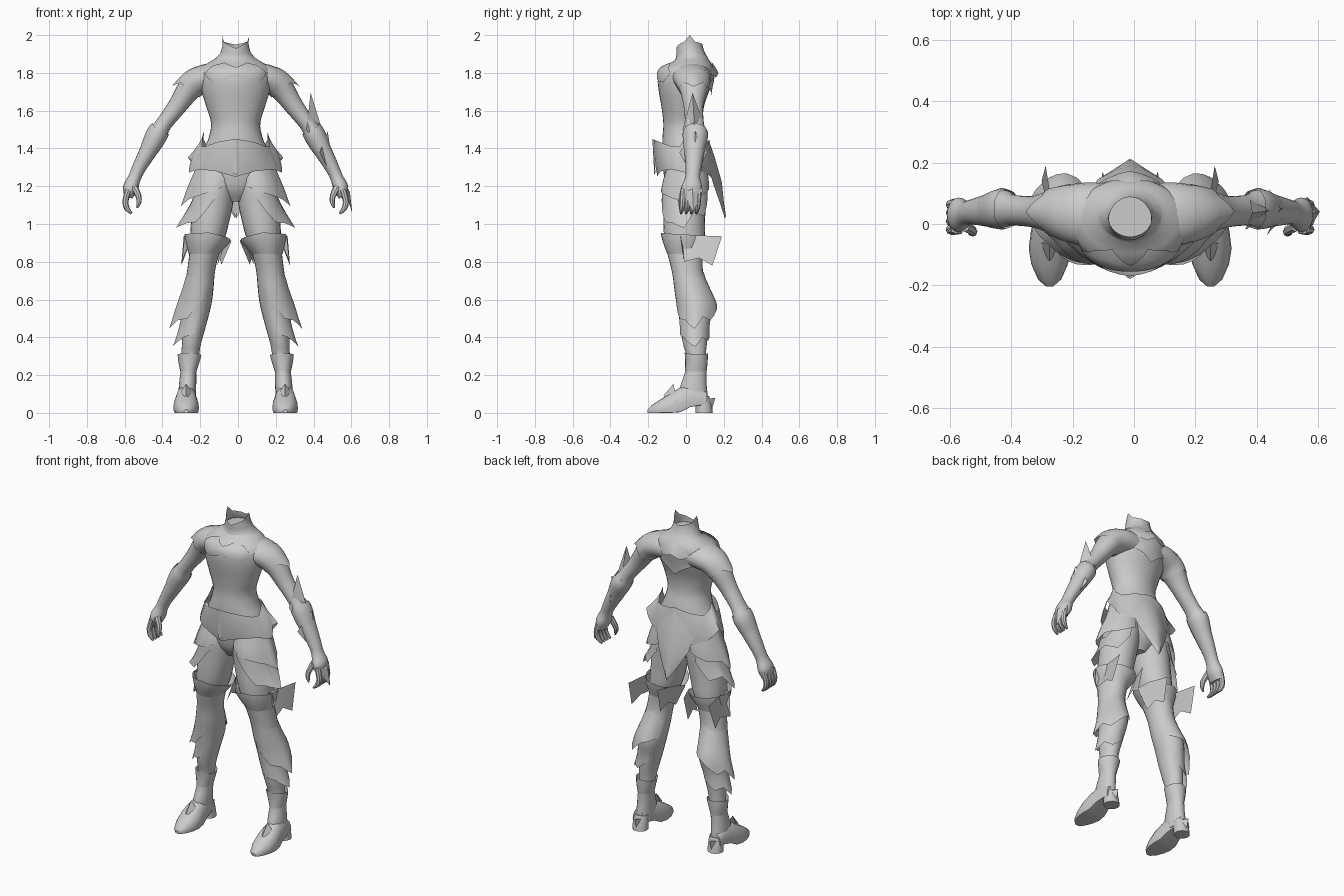
import bpy, bmesh, math
from mathutils import Vector

CX = -0.0125                       # body centre line
gray = bpy.data.materials.new("armor_gray")
gray.diffuse_color = (0.6, 0.6, 0.6, 1)


def make(name, verts, faces, mirror=True, angle=40):
    me = bpy.data.meshes.new(name)
    me.from_pydata([tuple(v) for v in verts], [], faces)
    bm = bmesh.new()
    bm.from_mesh(me)
    bmesh.ops.remove_doubles(bm, verts=bm.verts, dist=1e-5)
    bmesh.ops.recalc_face_normals(bm, faces=bm.faces)
    bm.to_mesh(me)
    bm.free()
    ob = bpy.data.objects.new(name, me)
    ob.location.x = CX
    me.materials.append(gray)
    bpy.context.collection.objects.link(ob)
    if mirror:
        ob.modifiers.new("mirror", 'MIRROR')
    bpy.ops.object.select_all(action='DESELECT')
    ob.select_set(True)
    bpy.context.view_layer.objects.active = ob
    bpy.ops.object.shade_smooth_by_angle(angle=math.radians(angle))
    return ob


def sample(rings, t):
    """Smooth interpolation of ring data along t."""
    t = min(max(t, rings[0][0]), rings[-1][0])
    i = 0
    while i < len(rings) - 2 and t > rings[i + 1][0]:
        i += 1
    a, b = rings[i], rings[i + 1]
    p, n = rings[max(i - 1, 0)], rings[min(i + 2, len(rings) - 1)]
    h = b[0] - a[0]
    s = (t - a[0]) / h
    out = []
    for k in range(1, len(a)):
        m0 = (b[k] - p[k]) / (b[0] - p[0]) * h
        m1 = (n[k] - a[k]) / (n[0] - a[0]) * h
        out.append((2*s**3 - 3*s*s + 1) * a[k] + (s**3 - 2*s*s + s) * m0
                   + (3*s*s - 2*s**3) * b[k] + (s**3 - s*s) * m1)
    return out


def surf(rings, t, deg, off=0.0):
    x, y, z, tilt, rx, ry = sample(rings, t)
    c, s = math.cos(math.radians(deg)), math.sin(math.radians(deg))
    return Vector((x + c * (rx + off) * math.cos(tilt), y + s * (ry + off),
                   z + c * (rx + off) * math.sin(tilt)))


def tube(name, rings, t0, t1, rows, sides=24, mirror=True):
    verts = [surf(rings, t0 + (t1 - t0) * r / rows, 360 * i / sides)
             for r in range(rows + 1) for i in range(sides)]
    faces = [(r*sides + i, r*sides + (i+1) % sides, (r+1)*sides + (i+1) % sides, (r+1)*sides + i)
             for r in range(rows) for i in range(sides)]
    faces += [tuple(range(sides)), tuple(range(rows * sides, (rows + 1) * sides))]
    return make(name, verts, faces, mirror)


def shell(name, rings, cols, sub=3, rows=5):
    """Plate over a surface; cols = (angle, top, bottom, top offset, bottom offset)."""
    full = []
    for a, b in zip(cols, cols[1:]):
        full += [[p + (q - p) * k / sub for p, q in zip(a, b)] for k in range(sub)]
    full.append(cols[-1])
    verts, n = [], rows + 1
    for deg, top, bot, o0, o1 in full:
        for r in range(n):
            s = r / rows
            verts.append(surf(rings, top + (bot - top) * s, deg, o0 + (o1 - o0) * s ** 1.5))
    faces = [(c*n + r, c*n + r + 1, (c+1)*n + r + 1, (c+1)*n + r)
             for c in range(len(full) - 1) for r in range(rows)]
    return make(name, verts, faces)


def upright(table):                # (z, x, half width, front y, back y)
    return [(z, x, (f + b) / 2, z, 0, w, (b - f) / 2) for z, x, w, f, b in table]


def along(points):                 # (x, y, z, radius, y radius), rings square to the path
    out = []
    for i, (x, y, z, r, ry) in enumerate(points):
        p, q = points[max(i - 1, 0)], points[min(i + 1, len(points) - 1)]
        out.append((i, x, y, z, math.atan2(q[0] - p[0], p[2] - q[2]), r, ry))
    return out


torso = upright([
    (1.12, 0, .05, -.06, .06), (1.18, 0, .13, -.10, .10), (1.28, 0, .18, -.12, .12),
    (1.38, 0, .175, -.125, .12), (1.45, 0, .145, -.125, .11), (1.53, 0, .13, -.12, .09),
    (1.62, 0, .155, -.13, .095), (1.71, 0, .182, -.145, .125), (1.78, 0, .19, -.148, .148),
    (1.83, 0, .18, -.12, .145), (1.865, 0, .125, -.06, .125), (1.89, 0, .085, -.045, .105),
    (1.92, 0, .07, -.042, .088), (1.95, 0, .06, -.04, .08), (2.0, 0, .062, -.04, .08)])
leg = upright([
    (.05, .258, .046, -.02, .12), (.12, .256, .046, -.035, .112), (.17, .253, .045, -.02, .108),
    (.22, .25, .042, -.005, .108), (.31, .24, .047, 0, .105),
    (.36, .235, .05, -.015, .11), (.45, .223, .063, -.03, .12), (.57, .207, .078, -.045, .14),
    (.65, .196, .078, -.06, .12), (.75, .183, .074, -.075, .09), (.85, .165, .08, -.10, .09),
    (.93, .148, .093, -.115, .10), (1.0, .137, .10, -.12, .10), (1.1, .12, .105, -.12, .105),
    (1.2, .105, .10, -.12, .11), (1.3, .09, .085, -.10, .10), (1.4, .08, .07, -.085, .085)])
arm = along([
    (.05, .03, 1.775, .075, .10), (.14, .03, 1.775, .075, .105), (.21, .035, 1.75, .072, .09),
    (.257, .04, 1.70, .062, .07), (.312, .04, 1.62, .05, .052), (.38, .045, 1.53, .043, .05),
    (.415, .05, 1.475, .052, .062), (.455, .045, 1.40, .048, .055), (.51, .04, 1.30, .037, .042),
    (.535, .035, 1.245, .034, .04), (.557, .03, 1.19, .04, .056), (.568, .03, 1.14, .022, .045)])

# Body
tube("torso", torso, 1.12, 1.915, 34, 32, False)
tube("legs", leg, .05, 1.4, 50)
tube("arms", arm, 0, 11, 44, 20)

# Fingers and thumb
for k in range(4):
    y = -.014 + k * .027
    tube(f"finger_{k + 1}", along([(.568, y, 1.18, .017, .017), (.584, y - .004, 1.12, .016, .016),
         (.574, y - .008, 1.08, .014, .014), (.55, y - .012, 1.055, .006, .006)]), 0, 3, 6, 8)
tube("thumb", along([(.54, -.005, 1.2, .02, .02), (.515, -.02, 1.15, .016, .016),
     (.512, -.028, 1.115, .013, .013), (.522, -.032, 1.085, .005, .005)]), 0, 3, 6, 8)

# Neck collar with side points, chest plate, small back chevrons
shell("collar", torso, [(-90, 1.93, 1.87, .01, .004), (-55, 1.95, 1.88, .01, .004),
      (-25, 1.965, 1.88, .01, .004), (0, 2.0, 1.88, .01, .004), (25, 1.965, 1.88, .008, .004),
      (90, 1.95, 1.88, .008, .004)])
shell("chest_plate", torso, [(-90, 1.83, 1.78, .016, .006), (-68, 1.855, 1.755, .014, .006),
      (-50, 1.84, 1.75, .012, .006), (-35, 1.80, 1.79, .006, .006)])
shell("back_plate_upper", torso, [(90, 1.86, 1.80, .004, .022), (75, 1.84, 1.775, .003, .016),
      (60, 1.81, 1.79, .002, .006)])
shell("back_plate_lower", torso, [(90, 1.78, 1.66, .004, .024), (75, 1.77, 1.70, .003, .016),
      (55, 1.75, 1.73, .002, .006)])

# Shoulder sleeves and glove cuffs
shell("sleeves", arm, [(-180, 2.0, 2.7, .003, .005), (-90, 1.8, 2.9, .002, .006),
      (-40, 1.6, 2.8, .002, .006), (0, 1.6, 3.3, .002, .024), (40, 1.6, 2.8, .002, .006),
      (90, 1.8, 2.9, .002, .006), (180, 2.0, 2.7, .003, .005)])
shell("glove_cuffs", arm, [(-180, 5.4, 7, .006, .002), (-90, 5.7, 7, .006, .002),
      (0, 5.4, 7, .008, .002), (90, 5.7, 7, .006, .002), (180, 5.4, 7, .006, .002)])

# Belt and layered hip plates
shell("belt", torso, [(-90, 1.45, 1.25, .045, .035), (-60, 1.435, 1.28, .035, .03),
      (-30, 1.41, 1.29, .02, .035), (-12, 1.41, 1.28, .02, .05), (0, 1.45, 1.272, .03, .068),
      (7, 1.49, 1.34, .035, .055), (14, 1.45, 1.352, .03, .08), (30, 1.42, 1.28, .02, .04),
      (90, 1.45, 1.22, .012, .03)])
shell("hip_plate_middle", leg, [(-115, 1.38, 1.2, .0, .006), (-80, 1.38, 1.17, .0, .012),
      (-45, 1.38, 1.15, .01, .02), (-18, 1.38, 1.13, .02, .035), (0, 1.38, 1.095, .03, .064),
      (15, 1.38, 1.15, .03, .045), (50, 1.38, 1.16, .02, .025), (90, 1.38, 1.2, .01, .012)], 3, 8)
shell("hip_plate_lower", leg, [(-100, 1.24, 1.16, .004, .006), (-70, 1.22, 1.06, .005, .012),
      (-50, 1.20, 1.01, .006, .018), (-25, 1.17, 1.005, .006, .035), (0, 1.15, .98, .004, .076),
      (18, 1.17, 1.06, .006, .04), (50, 1.2, 1.04, .006, .025), (80, 1.24, 1.14, .004, .008)])

# Buckle strip down the belt front
make("buckle", [(0, -.178, 1.45), (.012, -.172, 1.45), (.012, -.162, 1.27), (0, -.168, 1.26)],
     [(0, 1, 2, 3)])

# Tail panel: ridged and tapering; rows = (z, ridge y, half width, edge y)
tail = [(1.44, .122, .10, .10), (1.36, .15, .135, .105), (1.22, .19, .105, .145),
        (1.12, .20, .05, .18), (1.04, .207, .003, .205)]
tv = [v for z, y, w, e in tail for v in ((0, y, z), (w * .5, (y + e) / 2 + .006, z), (w, e, z - .01))]
make("tail_panel", tv, [(3*r + c, 3*r + c + 1, 3*r + c + 4, 3*r + c + 3)
                        for r in range(4) for c in range(2)])

# Boot tops with knee flaps behind
shell("boot_tops", leg, [(-180, .915, .84, .034, 0), (-90, .955, .84, .016, 0),
      (0, .945, .84, .03, .002), (90, .93, .84, .015, 0), (180, .915, .84, .034, 0)], 6)
make("knee_flap_outer", [(.225, -.02, .945), (.252, .05, .94), (.275, .19, .935),
     (.288, .14, .78), (.272, .07, .82), (.285, -.01, .80), (.27, -.03, .94)],
     [(1, 2, 3, 4), (0, 1, 4, 5), (0, 5, 6)], angle=20)
make("knee_flap_inner", [(.022, -.01, .91), (.045, .06, .93), (.09, .17, .93), (.095, .135, .785),
     (.085, .07, .82), (.075, .01, .785)], [(1, 2, 3, 4), (0, 1, 4, 5)], angle=20)

# Calf fins and ankle cuffs
shell("calf_fin_upper", leg, [(-110, .70, .60, 0, .003), (-60, .72, .50, 0, .01),
      (-25, .72, .49, 0, .03), (0, .72, .445, .002, .066), (20, .72, .51, .002, .04),
      (45, .72, .49, .002, .035), (90, .75, .57, .002, .025), (150, .70, .60, 0, .003)])
shell("calf_fin_lower", leg, [(-100, .50, .42, 0, .004), (-45, .52, .40, 0, .012),
      (0, .52, .35, .002, .048), (25, .52, .40, .002, .025), (60, .52, .38, .002, .015),
      (120, .50, .44, 0, .004)])
shell("ankle_cuffs", leg, [(-180, .305, .22, .012, .001), (-90, .32, .22, .006, .001),
      (0, .31, .22, .02, .001), (90, .315, .22, .012, .001), (180, .305, .22, .012, .001)], 5)

# Feet: sections (y, half width, bottom, top)
foot = [(-.203, .012, 0, .018), (-.18, .038, 0, .042), (-.13, .060, 0, .075), (-.08, .068, 0, .105),
        (-.03, .062, .004, .135), (.02, .053, .03, .15), (.07, .046, .04, .14), (.11, .04, .04, .11)]
N = 16
fv = []
for y, w, z0, z1 in foot:
    for i in range(N):
        a = math.tau * i / N
        c, s = math.cos(a), math.sin(a)
        z = z0 + (z1 - z0) * (.25 + .75 * s) if s > 0 else z0 + (z1 - z0) * .25 * (1 + max(s * 2.5, -1))
        fv.append((.262 + w * math.copysign(abs(c) ** .8, c), y, z))
ff = [(r*N + i, r*N + (i+1) % N, (r+1)*N + (i+1) % N, (r+1)*N + i)
      for r in range(len(foot) - 1) for i in range(N)]
make("feet", fv, ff + [tuple(range(N)), tuple(range((len(foot) - 1) * N, len(foot) * N))])
tube("heels", upright([(0, .258, .046, .05, .142), (.04, .258, .045, .05, .136),
     (.09, .257, .043, .04, .122)]), 0, .09, 3, 12)
make("heel_spurs", [(.21, .09, .07), (.258, .155, .08), (.306, .09, .07), (.258, .138, .02)],
     [(0, 1, 3), (1, 2, 3)])
make("instep_flaps", [(.198, -.05, .06), (.262, -.066, .155), (.326, -.05, .06), (.262, -.12, .09)],
     [(0, 1, 3), (1, 2, 3)])


# Spiked bracer on one arm only
def blade(name, tip, front, back, ridge, foot_point):
    return make(name, [tip, front, back, ridge, foot_point],
                [(0, 1, 3), (0, 3, 2), (1, 4, 3), (3, 4, 2)], False, 20)


blade("bracer_blade_long", (.397, .035, 1.695), (.375, -.018, 1.50), (.385, .105, 1.50),
      (.458, .045, 1.50), (.49, .045, 1.34))
blade("bracer_blade_short", (.488, .05, 1.49), (.445, -.035, 1.38), (.45, .115, 1.38),
      (.505, .045, 1.36), (.515, .04, 1.24))
blade("hand_guard", (.617, .04, 1.06), (.575, -.03, 1.18), (.575, .09, 1.18),
      (.605, .035, 1.17), (.56, .035, 1.245))
